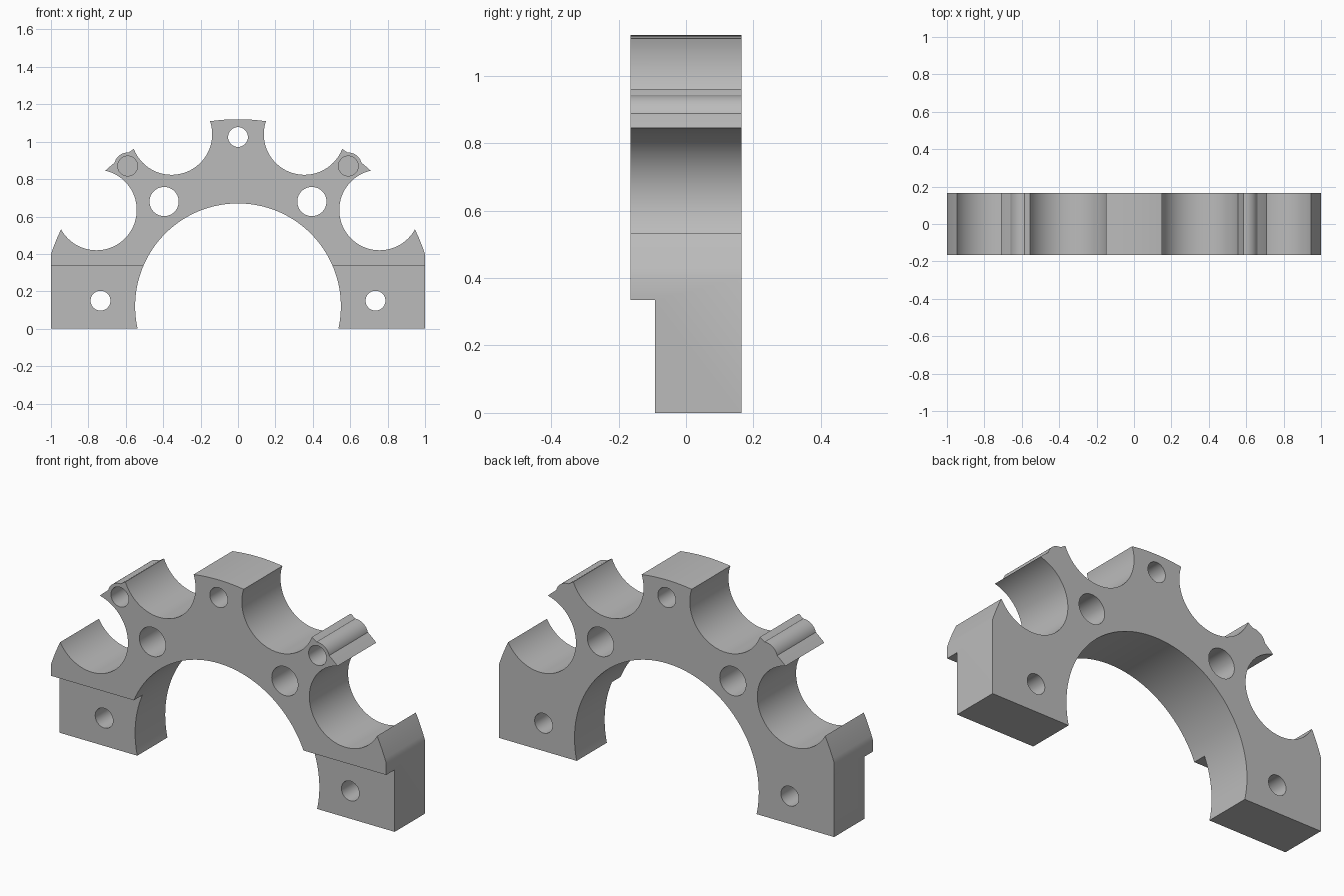
import bpy, math
from mathutils import Matrix

cube = bpy.data.objects.get("Cube")
if cube:
    bpy.data.objects.remove(cube, do_unlink=True)

HALF = 0.165      # half thickness of the bracket
STEP = 0.335      # height of the front step on the feet

metal = bpy.data.materials.new("plain grey")
metal.use_nodes = True
grey = (0.5, 0.5, 0.5, 1)
metal.diffuse_color = grey
metal.node_tree.nodes["Principled BSDF"].inputs["Base Color"].default_value = grey


def disc(name, x, z, radius, y0=-0.4, y1=0.4, sides=96):
    """Cylinder along y between y0 and y1."""
    bpy.ops.mesh.primitive_cylinder_add(vertices=sides, radius=radius, depth=y1 - y0)
    ob = bpy.context.object
    ob.name = name
    ob.data.transform(Matrix.Translation((x, (y0 + y1) / 2, z))
                      @ Matrix.Rotation(math.pi / 2, 4, 'X'))
    return ob


def box(name, x0, x1, y0, y1, z0, z1):
    bpy.ops.mesh.primitive_cube_add(size=1)
    ob = bpy.context.object
    ob.name = name
    centre = Matrix.Translation(((x0 + x1) / 2, (y0 + y1) / 2, (z0 + z1) / 2))
    ob.data.transform(centre @ Matrix.Diagonal((x1 - x0, y1 - y0, z1 - z0, 1)))
    return ob


def combine(target, tool, operation):
    mod = target.modifiers.new("combine", 'BOOLEAN')
    mod.operation, mod.solver, mod.object = operation, 'EXACT', tool
    bpy.ops.object.select_all(action='DESELECT')
    bpy.context.view_layer.objects.active = target
    target.select_set(True)
    bpy.ops.object.modifier_apply(modifier=mod.name)
    bpy.data.objects.remove(tool, do_unlink=True)


# Round plate trimmed to flat sides and a flat base
body = disc("arch_bracket", 0, 0.066, 1.054, -HALF, HALF, 256)
combine(body, box("trim", -1, 1, -0.5, 0.5, 0, 2), 'INTERSECT')

# Rounded bosses on the two ears
for side in (-1, 1):
    combine(body, disc("ear_boss", side * 0.59, 0.87, 0.072, -HALF, HALF), 'UNION')

# Large inner arch, crown bolt hole and front step
combine(body, disc("inner_arch", 0, 0.12, 0.55, sides=192), 'DIFFERENCE')
combine(body, disc("crown_hole", 0, 1.025, 0.053), 'DIFFERENCE')
combine(body, box("foot_step", -1.2, 1.2, -0.5, -0.092, -0.2, STEP), 'DIFFERENCE')

# Round pockets and holes, mirrored left and right
for side in (-1, 1):
    for name, x, z, radius in (("upper_pocket", 0.355, 1.04, 0.217),
                               ("lower_pocket", 0.757, 0.635, 0.2155),
                               ("arch_hole", 0.395, 0.68, 0.078),
                               ("foot_hole", 0.735, 0.15, 0.053)):
        combine(body, disc(name, side * x, z, radius), 'DIFFERENCE')
    # Blind hole in the ear, open at the front only
    combine(body, disc("ear_hole", side * 0.59, 0.87, 0.053, -0.4, 0.08), 'DIFFERENCE')

body.data.materials.clear()
body.data.materials.append(metal)
for face in body.data.polygons:
    face.material_index = 0
bpy.ops.object.select_all(action='DESELECT')
body.select_set(True)
bpy.context.view_layer.objects.active = body
bpy.ops.object.shade_smooth_by_angle(angle=math.radians(30))
